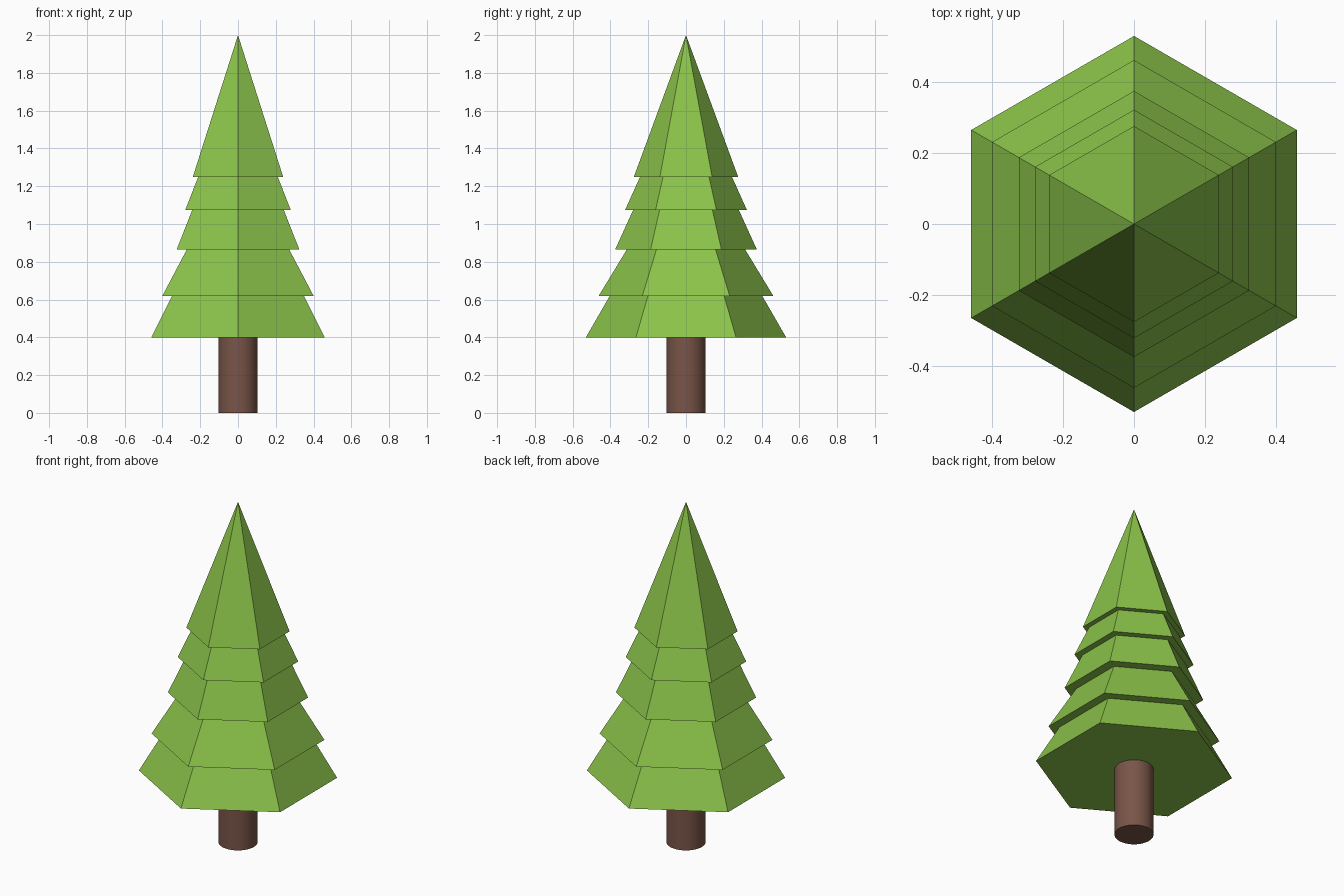
import bpy

if "Cube" in bpy.data.objects:
    bpy.data.objects.remove(bpy.data.objects["Cube"])


def material(name, rgb):
    m = bpy.data.materials.new(name)
    m.diffuse_color = (*rgb, 1.0)
    m.use_nodes = True
    m.node_tree.nodes["Principled BSDF"].inputs["Base Color"].default_value = m.diffuse_color
    return m


leaf_green = material("leaf green", (0.258, 0.546, 0.0685))
bark_brown = material("bark brown", (0.191, 0.0908, 0.0648))


def cone(name, mat, sides, z0, z1, r0, r1=0.0):
    """Tapered solid standing between two heights."""
    bpy.ops.mesh.primitive_cone_add(vertices=sides, radius1=r0, radius2=r1,
                                    depth=z1 - z0, location=(0, 0, (z0 + z1) / 2))
    ob = bpy.context.object
    ob.name = name
    ob.data.materials.append(mat)
    return ob


# Trunk: smooth round post running a little way into the foliage
cone("trunk", bark_brown, 48, 0.0, 0.42, 0.104, 0.104)
bpy.ops.object.shade_smooth_by_angle()

# Foliage: overlapping six-sided cones, (base height, tip height, corner radius)
tiers = [
    (0.40, 1.32, 0.53),
    (0.62, 1.38, 0.462),
    (0.865, 1.69, 0.375),
    (1.075, 1.79, 0.322),
    (1.25, 2.00, 0.276),
]
for i, (base, tip, radius) in enumerate(tiers, 1):
    cone(f"foliage_tier_{i}", leaf_green, 6, base, tip, radius)
